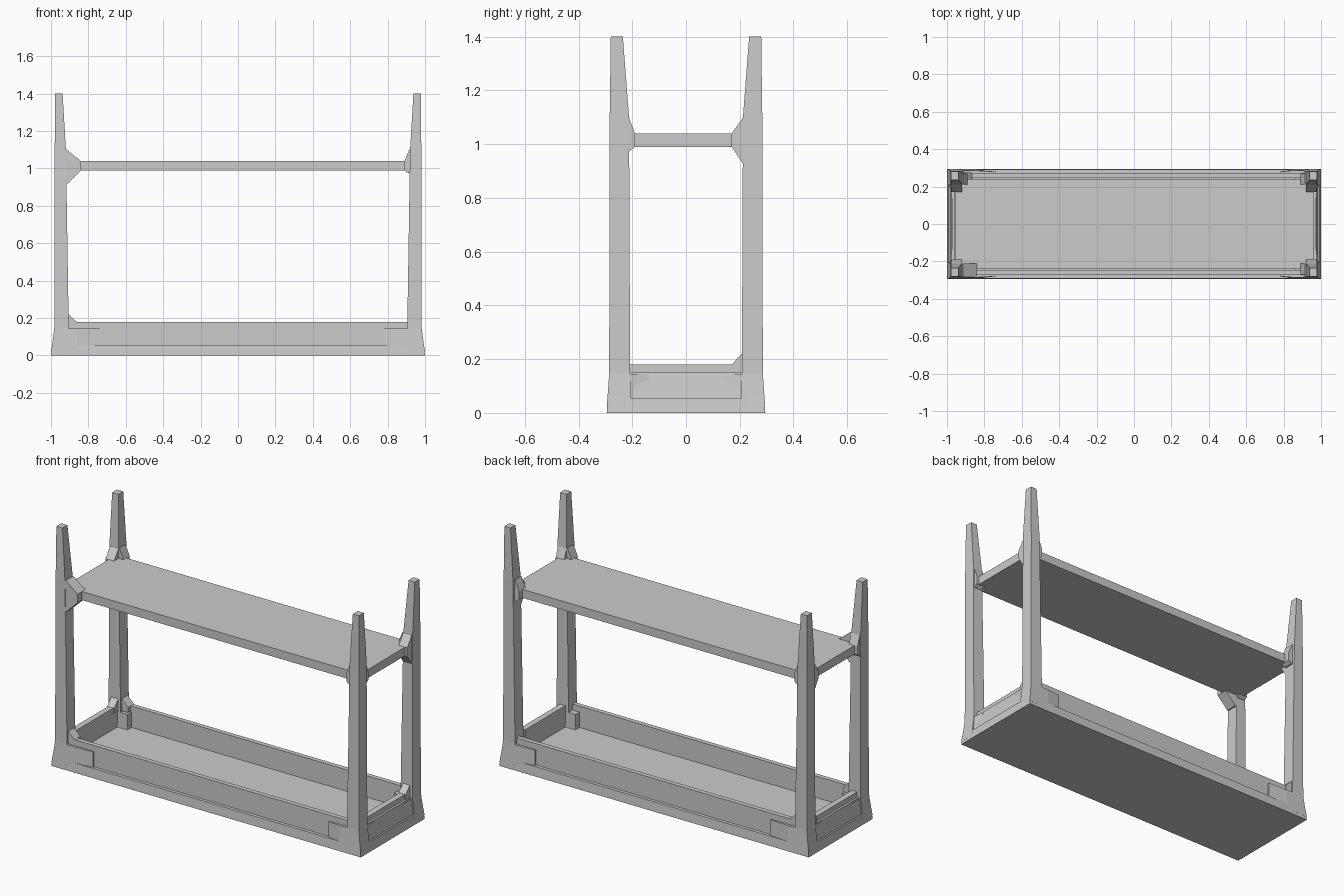
import bpy, bmesh

if "Cube" in bpy.data.objects:
    bpy.data.objects.remove(bpy.data.objects["Cube"])

def make(name, verts, faces):
    me = bpy.data.meshes.new(name)
    me.from_pydata(verts, [], faces)
    bm = bmesh.new()
    bm.from_mesh(me)
    bmesh.ops.recalc_face_normals(bm, faces=bm.faces)
    bm.to_mesh(me)
    bm.free()
    ob = bpy.data.objects.new(name, me)
    bpy.context.collection.objects.link(ob)
    return ob

def loft(name, sections):
    """Stack of rectangles (z, x0, x1, y0, y1) skinned into a solid."""
    v, f = [], []
    for z, x0, x1, y0, y1 in sections:
        v += [(x0, y0, z), (x1, y0, z), (x1, y1, z), (x0, y1, z)]
    for i in range(len(sections) - 1):
        a = i * 4
        f += [(a + k, a + (k + 1) % 4, a + 4 + (k + 1) % 4, a + 4 + k) for k in range(4)]
    n = len(v)
    f += [(3, 2, 1, 0), (n - 4, n - 3, n - 2, n - 1)]
    return make(name, v, f)

def box(name, x0, x1, y0, y1, z0, z1):
    return loft(name, [(z0, x0, x1, y0, y1), (z1, x0, x1, y0, y1)])

def prism(name, profile, axis, a, b):
    """Profile of (u, z) extruded between a and b; u runs along the named axis."""
    n = len(profile)
    pt = (lambda u, z, w: (u, w, z)) if axis == 'x' else (lambda u, z, w: (w, u, z))
    v = [pt(u, z, a) for u, z in profile] + [pt(u, z, b) for u, z in profile]
    f = [tuple(range(n)), tuple(range(n, 2 * n))]
    f += [(k, (k + 1) % n, n + (k + 1) % n, n + k) for k in range(n)]
    return make(name, v, f)

# Base plate and raised shelf
loft("base_plate", [(0, -1, 1, -.295, .295), (.055, -.993, .993, -.291, .291)])
box("upper_shelf", -.955, .96, -.24, .24, .99, 1.04)

# Tray walls
for s, tag in ((-1, "front"), (1, "back")):
    box(tag + "_wall", -.95, .95, *sorted((s * .245, s * .272)), .05, .18)
for s, tag in ((-1, "left"), (1, "right")):
    box(tag + "_wall", *sorted((s * .925, s * .96)), -.25, .25, .05, .18)
    prism(tag + "_wall_step", [(s * .95, .05), (s * .985, .05), (s * .972, .15), (s * .95, .15)],
          'x', -.25, .25)

# Corners: posts, flared feet and gussets
for sx, lr in ((-1, "left"), (1, "right")):
    for sy, fb in ((-1, "front"), (1, "back")):
        tag = fb + "_" + lr
        sec = [(0, 1, .905, .295, .205), (.15, .982, .905, .286, .208),
               (1.1, .98, .92, .284, .212), (1.4, .978, .938, .28, .235)]
        loft(tag + "_post", [(z, sx * a, sx * b, sy * c, sy * d) for z, a, b, c, d in sec])
        end = .74 if sx < 0 else .78
        # foot block tapering toward the middle of the long wall
        q = [(1, .295), (.86, .293), (end, .28), (end, .26), (.86, .25), (.86, .21), (.96, .205)]
        v = [(sx * x, sy * y, .02) for x, y in q]
        v += [(sx * min(x, .98), sy * min(y, .286), .145) for x, y in q]
        n = len(q)
        make(tag + "_foot", v, [tuple(range(n)), tuple(range(n, 2 * n))] +
             [(k, (k + 1) % n, n + (k + 1) % n, n + k) for k in range(n)])
        # foot flare along the short wall
        make(tag + "_side_foot",
             [(sx * x, sy * y, z) for z, o in ((.02, .998), (.145, .982))
              for x, y in ((.95, .14), (.975, .14), (o, .23), (o, .28), (.95, .28))],
             [(0, 1, 2, 3, 4), (5, 6, 7, 8, 9)] +
             [(k, (k + 1) % 5, 5 + (k + 1) % 5, 5 + k) for k in range(5)])
        # shelf gussets, the front left one being larger
        big = (sx, sy) == (-1, -1)
        r, hi, lo = (.84, 1.1, .92) if big else (.89, 1.1, .975)
        ya, yb = sy * (.282 if big else .27), sy * .212
        prism(tag + "_shelf_gusset",
              [(sx * .93, hi), (sx * .915, hi), (sx * r, 1.04), (sx * r, .99),
               (sx * .91, lo), (sx * .93, lo)], 'x', ya, yb)
        r = .19 if sy < 0 else .17
        lo = .975 if sy < 0 else .93
        prism(tag + "_side_gusset",
              [(sy * .23, 1.1), (sy * .213, 1.1), (sy * r, 1.04), (sy * r, .99),
               (sy * .21, lo), (sy * .23, lo)], 'y', sx * .975, sx * .92)
        # low gussets above the tray wall
        if sx < 0:
            prism(tag + "_low_gusset", [(-.92, .22), (-.905, .22), (-.865, .18), (-.865, .15), (-.92, .15)],
                  'x', sy * .275, sy * .22)
        if sy > 0:
            prism(tag + "_low_side_gusset", [(.22, .22), (.208, .22), (.17, .18), (.17, .15), (.22, .15)],
                  'y', sx * .965, sx * .92)
